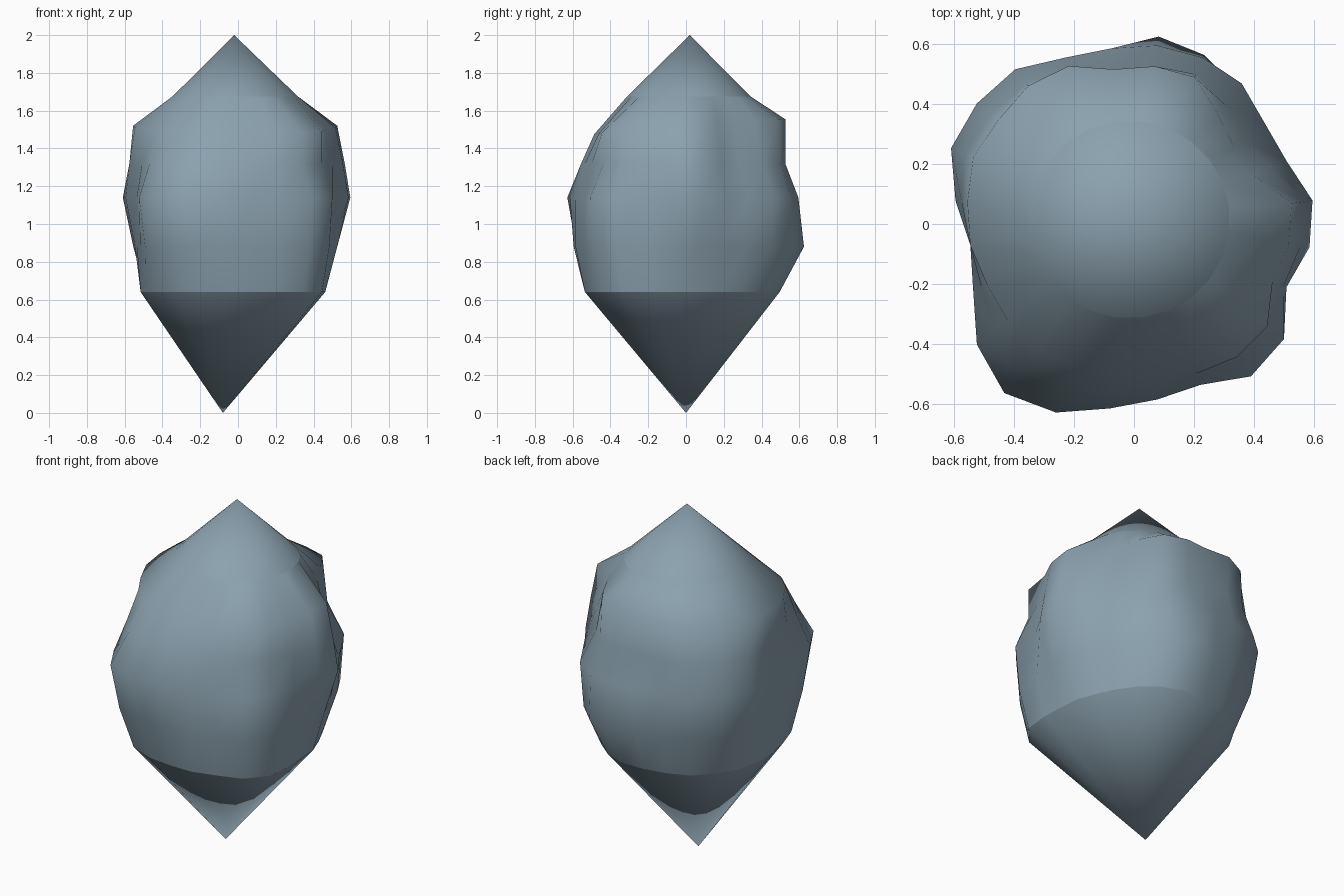
import bpy, bmesh, math

if "Cube" in bpy.data.objects:
    bpy.data.objects.remove(bpy.data.objects["Cube"])

# Rock body: horizontal rings, each with 24 radii going anticlockwise from +x.
# (height, height tilt towards the back, radii in hundredths)
RINGS = [
    (0.64, 0.00, (45, 44, 45, 47, 49, 50, 50, 51, 53, 53, 53, 52,
                  52, 53, 56, 58, 56, 54, 54, 54, 57, 56, 50, 46)),
    (0.88, 0.00, (52, 50, 53, 57, 61, 63, 59, 58, 60, 62, 60, 55,
                  54, 56, 62, 66, 63, 60, 59, 58, 62, 61, 54, 53)),
    (1.14, 0.00, (60, 55, 55, 59, 60, 60, 59, 60, 65, 66, 66, 60,
                  55, 58, 66, 71, 68, 62, 59, 58, 64, 63, 55, 59)),
    (1.32, 0.00, (57, 49, 46, 50, 54, 53, 52, 56, 59, 60, 61, 58,
                  55, 55, 59, 61, 59, 56, 54, 54, 55, 56, 54, 56)),
    (1.515, 0.04, (53, 43, 42, 46, 53, 53, 52, 57, 58, 57, 58, 56,
                   55, 53, 53, 53, 52, 49, 47, 50, 56, 56, 50, 52)),
]
SIDES, OFFSET = 24, math.radians(7.5)
BOTTOM, TOP = (-0.08, 0.0, 0.0), (-0.02, 0.02, 2.0)

bm = bmesh.new()
rings = []
for z, tilt, radii in RINGS:
    ring = []
    for i, r in enumerate(radii):
        a = OFFSET + math.tau * i / SIDES
        ring.append(bm.verts.new((r / 100 * math.cos(a), r / 100 * math.sin(a),
                                  z + tilt * math.sin(a))))
    rings.append(ring)

# Round ring under the top point
cap = []
for i in range(SIDES):
    a = OFFSET + math.tau * i / SIDES
    cap.append(bm.verts.new((-0.015 + 0.335 * math.cos(a), 0.015 + 0.33 * math.sin(a), 1.675)))
rings.append(cap)

# Side walls, then the pointed ends
low, high = bm.verts.new(BOTTOM), bm.verts.new(TOP)
for i in range(SIDES):
    j = (i + 1) % SIDES
    for a, b in zip(rings, rings[1:]):
        bm.faces.new((a[i], a[j], b[j], b[i]))
    bm.faces.new((low, rings[0][j], rings[0][i]))
    bm.faces.new((high, cap[i], cap[j]))

# Smooth shading with a crease where each pointed end begins
for f in bm.faces:
    f.smooth = True
for ring in (rings[0], cap):
    for i in range(SIDES):
        bm.edges.get((ring[i], ring[(i + 1) % SIDES])).smooth = False
bmesh.ops.recalc_face_normals(bm, faces=bm.faces)

mesh = bpy.data.meshes.new("rock")
bm.to_mesh(mesh)
bm.free()
rock = bpy.data.objects.new("rock", mesh)
bpy.context.collection.objects.link(rock)

stone = bpy.data.materials.new("blue grey stone")
stone.diffuse_color = (0.26, 0.36, 0.43, 1)
stone.use_nodes = True
stone.node_tree.nodes["Principled BSDF"].inputs["Base Color"].default_value = stone.diffuse_color
mesh.materials.append(stone)
